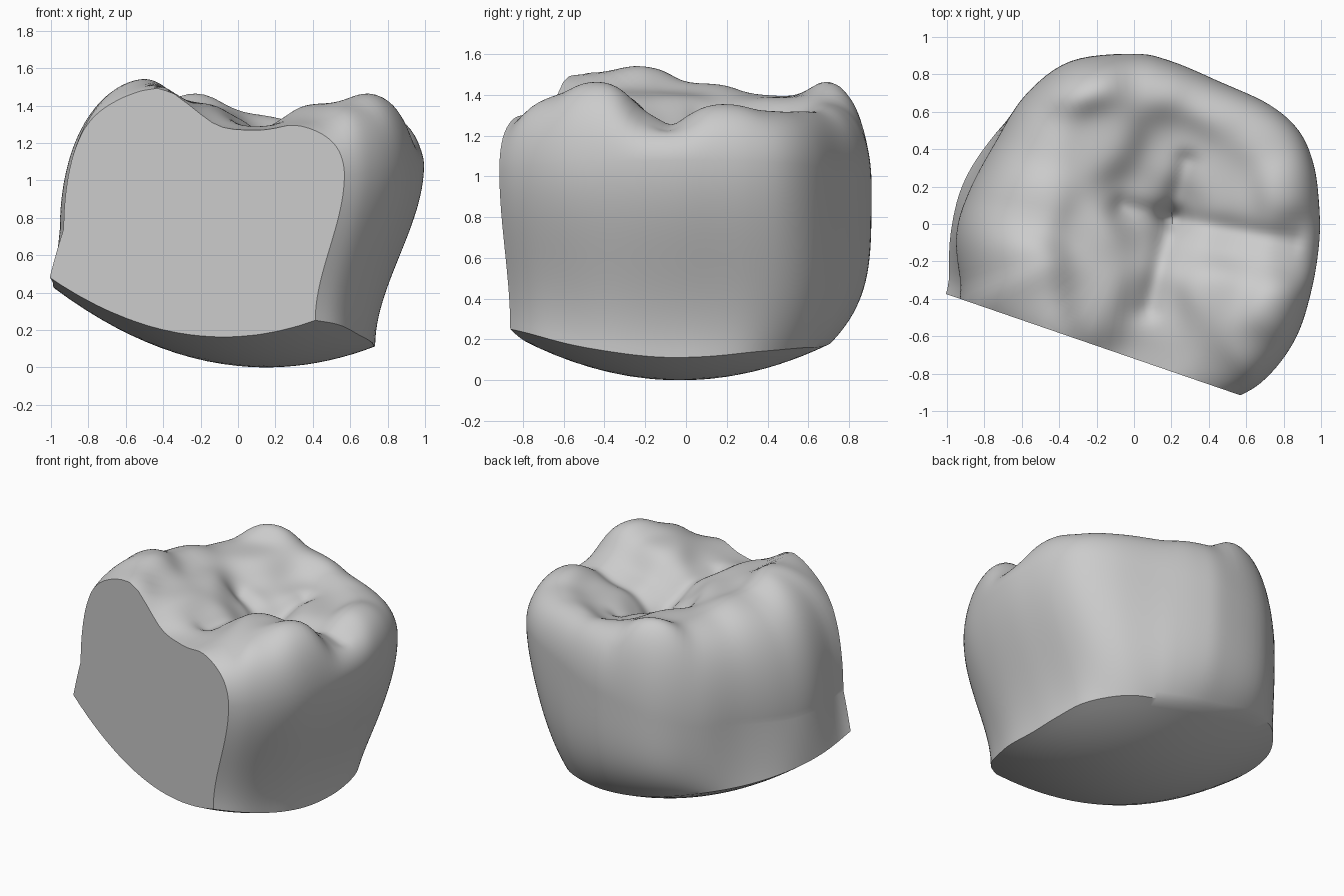
import bpy
import bmesh
import math
from mathutils import Vector

cube = bpy.data.objects.get("Cube")
if cube:
    bpy.data.objects.remove(cube, do_unlink=True)

# Outlines seen from above: the widest belt and the neck, point for point
BELT = [(.99, .1), (.96, .32), (.88, .5), (.72, .64), (.46, .76), (.2, .87), (0, .91),
        (-.34, .87), (-.58, .69), (-.74, .44), (-.88, .18), (-.95, -.05), (-.93, -.3),
        (-.87, -.6), (-.3, -1), (.2, -1.05), (.56, -.92), (.73, -.8), (.87, -.6),
        (.95, -.35), (.99, -.1)]
NECK = [(.73, .1), (.7, .3), (.62, .45), (.5, .57), (.35, .64), (.15, .7), (-.05, .72),
        (-.35, .72), (-.6, .62), (-.79, .42), (-.92, .2), (-.98, -.05), (-.99, -.3),
        (-.99, -.6), (-.4, -1), (.1, -1.02), (.4, -.87), (.55, -.75), (.65, -.55),
        (.71, -.35), (.73, -.1)]

# Chewing surface: cusps, ridges and valleys as x, y, z
RELIEF = [(-.57, -.23, 1.58), (-.52, -.52, 1.55), (-.55, .12, 1.48), (-.5, .45, 1.42),
          (-.3, .78, 1.55), (.15, .82, 1.38), (-.2, .45, 1.39), (-.22, -.05, 1.41),
          (-.18, -.4, 1.42), (.03, .1, 1.26), (.2, .05, 1.13), (.07, -.45, 1.28),
          (.03, -.75, 1.27), (.22, .38, 1.24), (.45, .68, 1.35), (.75, .5, 1.34),
          (.82, .18, 1.39), (.5, .18, 1.27), (.5, -.06, 1.23), (.9, -.09, 1.27),
          (.76, -.47, 1.51), (.45, -.35, 1.42), (.45, -.85, 1.32), (.65, -.72, 1.43)]

# Fissures: start, end, depth
FISSURES = [((.2, .03), (.85, -.09), .03), ((.2, .03), (.08, -.45), .04),
            ((.2, .03), (.28, .33), .04), ((.2, .03), (-.06, .09), .04)]
BOWL = .33
STEPS = 6


def smooth_loop(points):
    """Closed Catmull-Rom curve through the points."""
    pts = [Vector(p) for p in points]
    n = len(pts)
    loop = []
    for i in range(n):
        a, b, c, d = (pts[(i + k) % n] for k in (-1, 0, 1, 2))
        for j in range(STEPS):
            t = j / STEPS
            loop.append(b + t / 2 * (c - a + t * (2 * a - 5 * b + 4 * c - d
                                                  + t * (3 * (b - c) + d - a))))
    return loop


def mix(a, b, t):
    return a + (b - a) * t


def lean(p):
    """How far the outline point belongs to the inward-leaning side."""
    return max(0, min(1, -p.x / .9))


def belt_z(p):
    """Height of the widest line; low on the leaning side."""
    return .96 - .22 * lean(p) + .12 * max(0, p.x)


def bowl_z(p):
    """Height of the rounded underside."""
    return BOWL * ((p.x - .15) ** 2 + (p.y + .03) ** 2)


def segment_distance(p, a, b):
    a, b = Vector(a), Vector(b)
    t = max(0, min(1, (p - a).dot(b - a) / (b - a).length_squared))
    return (p - a - t * (b - a)).length


def relief_z(p):
    """Blend the relief points, then carve the fissures."""
    total = height = 0
    for x, y, z in RELIEF:
        w = ((p.x - x) ** 2 + (p.y - y) ** 2 + .035) ** -2.5
        total += w
        height += w * z
    z = height / total
    for a, b, depth in FISSURES:
        z -= depth * math.exp(-(segment_distance(p, a, b) / .06) ** 2)
    return z


def wall_point(neck, belt, t):
    """Wall between neck and belt; the back bulges out early."""
    ease = mix(t * t * (3 - 2 * t), t, lean(belt))
    bulge = 1 - (1 - t) ** 4
    back = max(0, min(1, belt.y / .8)) ** 2
    p = neck.lerp(belt, mix(ease, bulge, back))
    return Vector((p.x, p.y, mix(bowl_z(neck), belt_z(belt), t)))


def crown_point(belt, s):
    """Rounded shoulder running into the chewing surface."""
    p = belt * s
    power = 9 - 4.3 * lean(belt)
    rise = math.sqrt(max(0, 1 - s ** power))
    return Vector((p.x, p.y, mix(belt_z(belt), relief_z(p), rise)))


belt, neck = smooth_loop(BELT), smooth_loop(NECK)
rings = []
# Underside, wall and crown stacked as rings
for i in range(13):
    rings.append([Vector((*(p * i / 12), bowl_z(p * i / 12))) for p in neck])
for i in range(1, 25):
    rings.append([wall_point(a, b, i / 24) for a, b in zip(neck, belt)])
for i in range(1, 61):
    s = math.cos(math.pi / 2 * i / 60)
    rings.append([crown_point(b, s) for b in belt])

bm = bmesh.new()
rows = [[bm.verts.new(p) for p in ring] for ring in rings]
count = len(belt)
for low, high in zip(rows, rows[1:]):
    for i in range(count):
        j = (i + 1) % count
        bm.faces.new((low[i], low[j], high[j], high[i]))
bmesh.ops.remove_doubles(bm, verts=bm.verts[:], dist=.0005)

# Flat cut across the front
cut = bmesh.ops.bisect_plane(bm, geom=bm.verts[:] + bm.edges[:] + bm.faces[:],
                             plane_co=(0, -.72, 0), plane_no=(-.344, -1, 0),
                             clear_outer=True)
edges = [e for e in cut["geom_cut"] if isinstance(e, bmesh.types.BMEdge)]
bmesh.ops.contextual_create(bm, geom=edges)
bmesh.ops.recalc_face_normals(bm, faces=bm.faces[:])

mesh = bpy.data.meshes.new("tooth_crown")
bm.to_mesh(mesh)
bm.free()
tooth = bpy.data.objects.new("tooth_crown", mesh)
bpy.context.collection.objects.link(tooth)

# Plain grey
grey = bpy.data.materials.new("plain_grey")
grey.use_nodes = True
colour = (.6, .6, .6, 1)
grey.diffuse_color = colour
grey.node_tree.nodes["Principled BSDF"].inputs["Base Color"].default_value = colour
mesh.materials.append(grey)

bpy.context.view_layer.objects.active = tooth
tooth.select_set(True)
bpy.ops.object.shade_smooth_by_angle(angle=math.radians(35))
